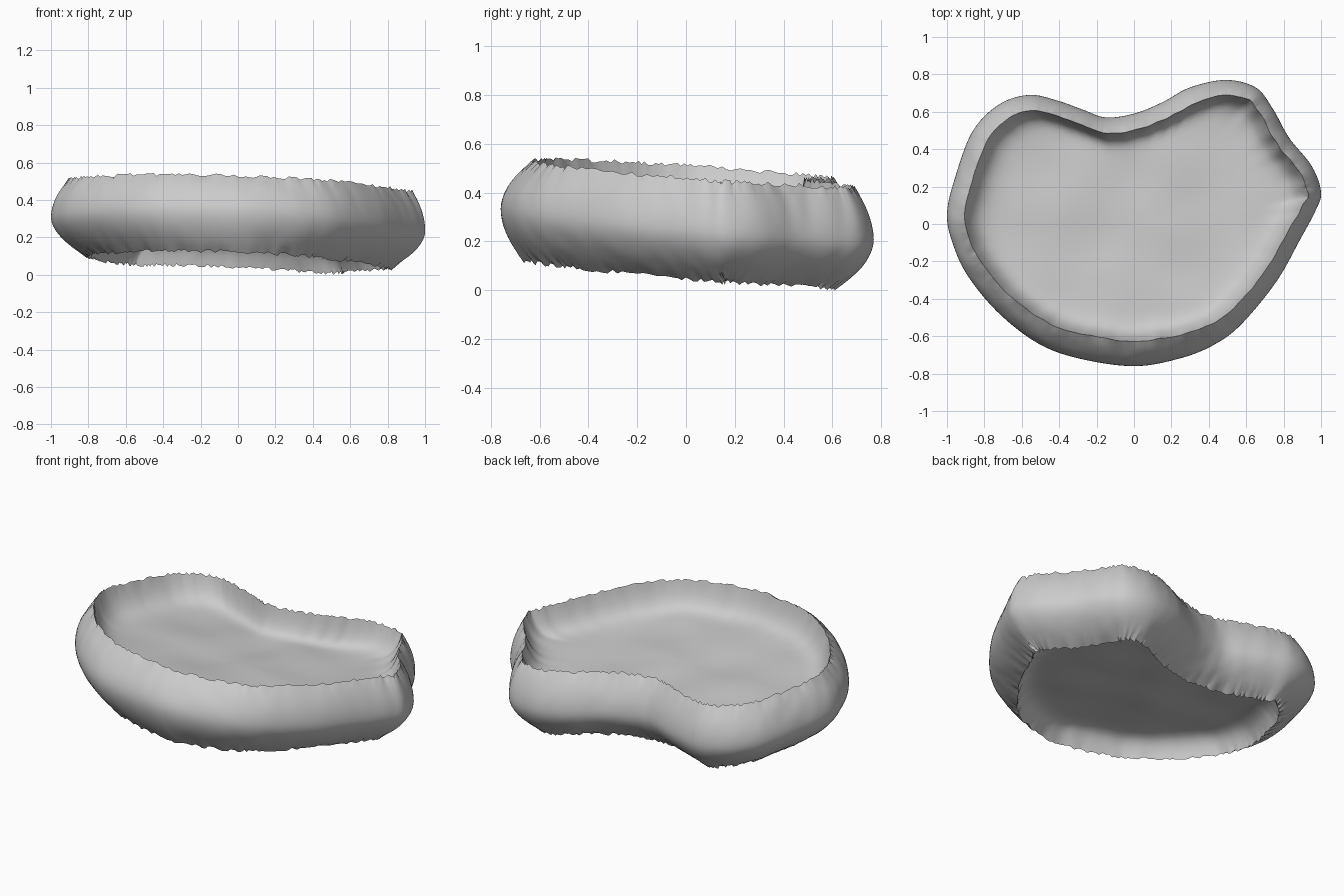
import bpy, math, random
from mathutils import Vector, noise
from mathutils.geometry import interpolate_bezier

random.seed(4)
cube = bpy.data.objects.get("Cube")
if cube:
    bpy.data.objects.remove(cube, do_unlink=True)

grey = bpy.data.materials.new("plain grey")
grey.use_nodes = True
grey.diffuse_color = (0.6, 0.6, 0.6, 1)
grey.node_tree.nodes["Principled BSDF"].inputs["Base Color"].default_value = (0.6, 0.6, 0.6, 1)

# Widest outline of the body, seen from above
OUTLINE = [(0, -.76), (.24, -.72), (.42, -.65), (.57, -.54), (.76, -.31), (.89, -.08),
           (.97, .07), (1, .17), (.95, .31), (.83, .46), (.74, .62), (.65, .73), (.49, .77),
           (.3, .73), (.15, .65), (0, .59), (-.15, .57), (-.27, .61), (-.41, .66),
           (-.56, .69), (-.72, .64), (-.86, .5), (-.95, .27), (-1, .05), (-.96, -.13),
           (-.88, -.29), (-.72, -.48), (-.51, -.64), (-.29, -.72)]
STEPS = 11


def smooth_loop(points):
    """Closed smooth curve through the points."""
    p = [Vector((x, y, 0)) for x, y in points]
    n = len(p)
    loop = []
    for i in range(n):
        a, b, c, d = p[i - 1], p[i], p[(i + 1) % n], p[(i + 2) % n]
        loop += interpolate_bezier(b, b + (c - a) / 6, c - (d - b) / 6, c, STEPS + 1)[:-1]
    return loop


loop = smooth_loop(OUTLINE)
N = len(loop)
normals = []
for i in range(N):
    t = (loop[(i + 9) % N] - loop[i - 9]).normalized()
    normals.append(Vector((t.y, -t.x, 0)))
jag_top = [random.uniform(-.009, .009) for _ in range(N)]
jag_low = [random.uniform(-.009, .009) for _ in range(N)]


def top_plane(p):
    return .485 - .07 * p.y - .03 * p.x


def low_plane(p):
    return .072 - .075 * p.y - .035 * p.x


def wall_point(i, t):
    """Point on the bulging wall; t runs from lower rim 0 to upper rim 1."""
    n, u = normals[i], 2 * t - 1
    inset_top = .082 - .012 * n.x + .05 * max(0, -n.y) ** 3
    inset_low = .12 + .07 * abs(n.x) + .03 * n.y
    p = loop[i] - n * (inset_top if u > 0 else inset_low) * abs(u) ** 1.9
    # wrinkles fade out at the widest level
    slant = p + Vector((.12 * t, .05 * t, 0))
    p -= n * noise.noise(slant * 14) * .007 * abs(u)
    p.z = low_plane(p) * (1 - t) + top_plane(p) * t
    p.z += jag_top[i] * max(0, u) ** 8 + jag_low[i] * max(0, -u) ** 8
    return p


def build(name, rings, centre=None, flip=False):
    verts = [v for ring in rings for v in ring]
    faces = []
    for r in range(len(rings) - 1):
        for i in range(N):
            j = (i + 1) % N
            faces.append((r * N + i, r * N + j, (r + 1) * N + j, (r + 1) * N + i))
    if centre is not None:
        last = (len(rings) - 1) * N
        verts.append(centre)
        faces += [(last + i, last + (i + 1) % N, len(verts) - 1) for i in range(N)]
    if flip:
        faces = [f[::-1] for f in faces]
    mesh = bpy.data.meshes.new(name)
    mesh.from_pydata(verts, [], faces)
    mesh.materials.append(grey)
    ob = bpy.data.objects.new(name, mesh)
    bpy.context.collection.objects.link(ob)
    bpy.ops.object.select_all(action='DESELECT')
    ob.select_set(True)
    bpy.context.view_layer.objects.active = ob
    bpy.ops.object.shade_smooth_by_angle(angle=math.radians(50))


# Bulging side wall
LEVELS = 18
build("side_wall", [[wall_point(i, k / LEVELS) for i in range(N)] for k in range(LEVELS + 1)])


# Steep-sided dished floors inside the upper and lower rims
def dish(name, rim_t, plane, depth, flip):
    rim = [wall_point(i, rim_t) for i in range(N)]

    def floor(p, s):
        z = plane(p) - depth * (1 - s ** 18)
        return z + noise.noise(p * 3.2) * .02 * (1 - s ** 4)

    rings = [rim]
    for s in (.99, .98, .965, .95, .93, .91, .88, .84, .79, .73, .65, .56, .46, .35, .24, .12):
        ring = []
        for v in rim:
            p = Vector((v.x * s, v.y * s, 0))
            p.z = floor(p, s) + (v.z - plane(v)) * max(0, s * 50 - 49)
            ring.append(p)
        rings.append(ring)
    middle = Vector((0, 0, 0))
    middle.z = floor(middle, 0)
    build(name, rings, middle, flip)


dish("upper_floor", 1, top_plane, .16, False)
dish("lower_floor", 0, low_plane, -.12, True)
